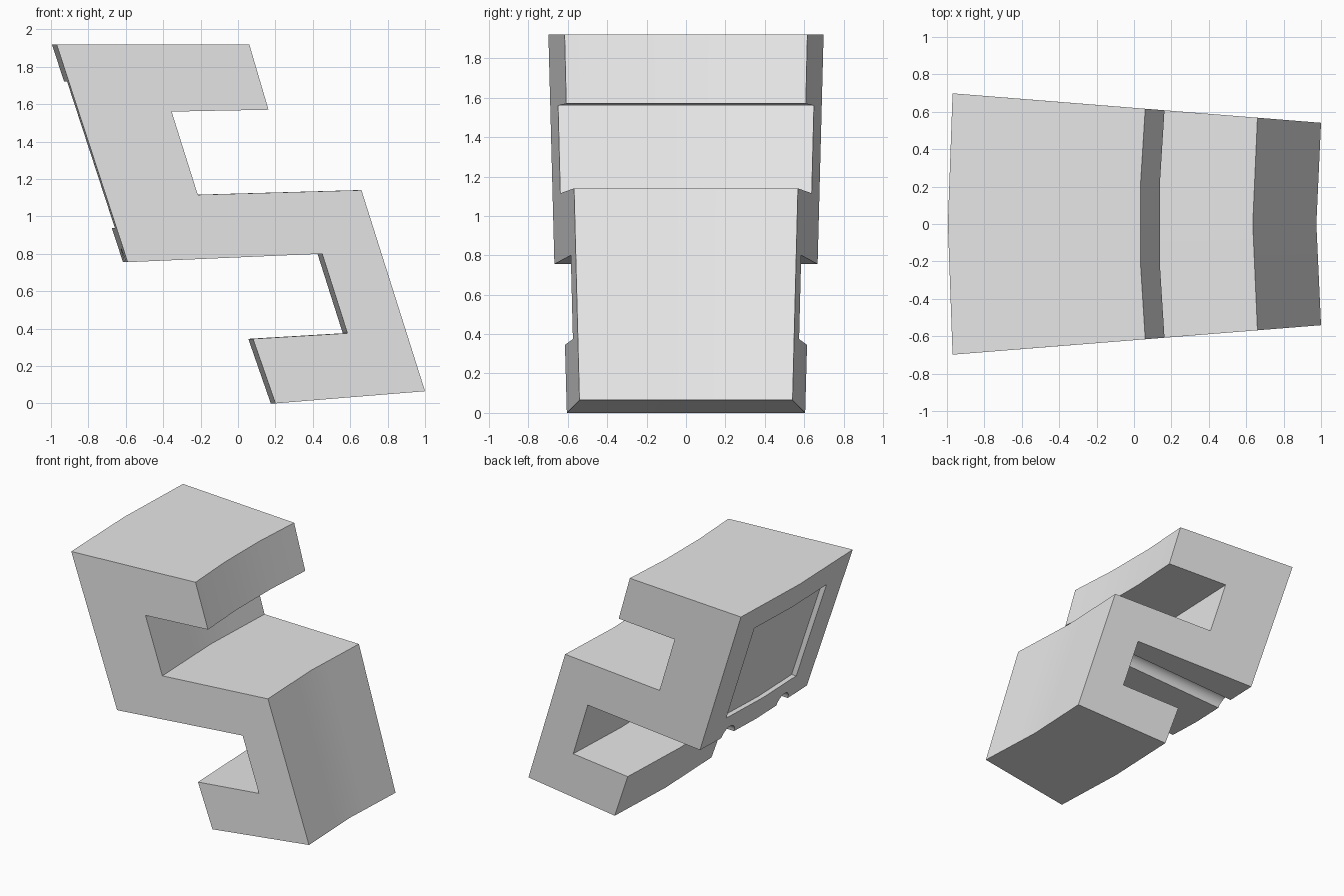
import bpy, bmesh, math
from mathutils import Matrix, Vector

if "Cube" in bpy.data.objects:
    bpy.data.objects.remove(bpy.data.objects["Cube"])

BOW = 0.025            # how far the middle bows towards -x


def half_width(x):
    return 0.621 - 0.08 * x


def add_object(name, bm):
    bmesh.ops.recalc_face_normals(bm, faces=bm.faces)
    mesh = bpy.data.meshes.new(name)
    bm.to_mesh(mesh)
    bm.free()
    obj = bpy.data.objects.new(name, mesh)
    bpy.context.collection.objects.link(obj)
    return obj


def loft(name, profile, fractions, rounded=()):
    """Sweep an x-z profile across the tapered, bowed width."""
    bm = bmesh.new()
    rings = []
    for f in fractions:
        ring = []
        for i, (x, z) in enumerate(profile):
            reach = 1 - abs(f)
            if i in rounded:
                reach = min(1, reach / 0.65)
            ring.append(bm.verts.new((x - BOW * reach, f * half_width(x), z)))
        rings.append(ring)
    n = len(profile)
    for a, b in zip(rings, rings[1:]):
        for i in range(n):
            j = (i + 1) % n
            bm.faces.new((a[i], a[j], b[j], b[i]))
    bm.faces.new(rings[0])
    bm.faces.new(rings[-1])
    return add_object(name, bm)


def cut(target, cutter):
    cutter.hide_render = True
    mod = target.modifiers.new("cut", 'BOOLEAN')
    mod.operation = 'DIFFERENCE'
    mod.solver = 'EXACT'
    mod.object = cutter
    bpy.context.view_layer.objects.active = target
    bpy.ops.object.modifier_apply(modifier=mod.name)
    bpy.data.objects.remove(cutter)


# Stepped body with an upper and a lower slot
outline = [(-0.97, 1.92), (0.06, 1.92), (0.163, 1.57), (-0.355, 1.56),
           (-0.215, 1.115), (0.66, 1.14), (1.0, 0.065), (0.2, 0.0),
           (0.08, 0.345), (0.585, 0.375), (0.45, 0.8), (-0.59, 0.755)]
body = loft("stepped_body", outline, (-1, -0.35, 0, 0.35, 1), rounded=(1, 2))

# Recessed panel in the sloping left wall
top, bottom = Vector(outline[0]), Vector(outline[-1])
upper, lower = top.lerp(bottom, 0.17), top.lerp(bottom, 0.843)
out, deep = Vector((-0.2, 0)), Vector((0.04, 0))
cut(body, loft("panel_cutter", [upper + out, upper + deep, lower + deep, lower + out],
               (-0.65, 0, 0.65)))

# Two round grooves along the underside of the middle arm
start, end = Vector((-0.85, 0, 0.744)), Vector((0.4, 0, 0.798))
axis = end - start
for side in (-1, 1):
    bm = bmesh.new()
    place = Matrix.Translation((start + end) / 2 + Vector((0, side * 0.34, 0)))
    bmesh.ops.create_cone(bm, cap_ends=True, segments=24, radius1=0.075, radius2=0.075,
                          depth=axis.length,
                          matrix=place @ axis.to_track_quat('Z', 'Y').to_matrix().to_4x4())
    cut(body, add_object("groove_cutter", bm))

# Plain grey finish
grey = bpy.data.materials.new("light_grey")
grey.use_nodes = True
colour = (0.8, 0.8, 0.8, 1)
grey.diffuse_color = colour
grey.node_tree.nodes["Principled BSDF"].inputs["Base Color"].default_value = colour
body.data.materials.clear()
body.data.materials.append(grey)

bpy.ops.object.select_all(action='DESELECT')
body.select_set(True)
bpy.context.view_layer.objects.active = body
bpy.ops.object.shade_smooth_by_angle(angle=math.radians(30))
